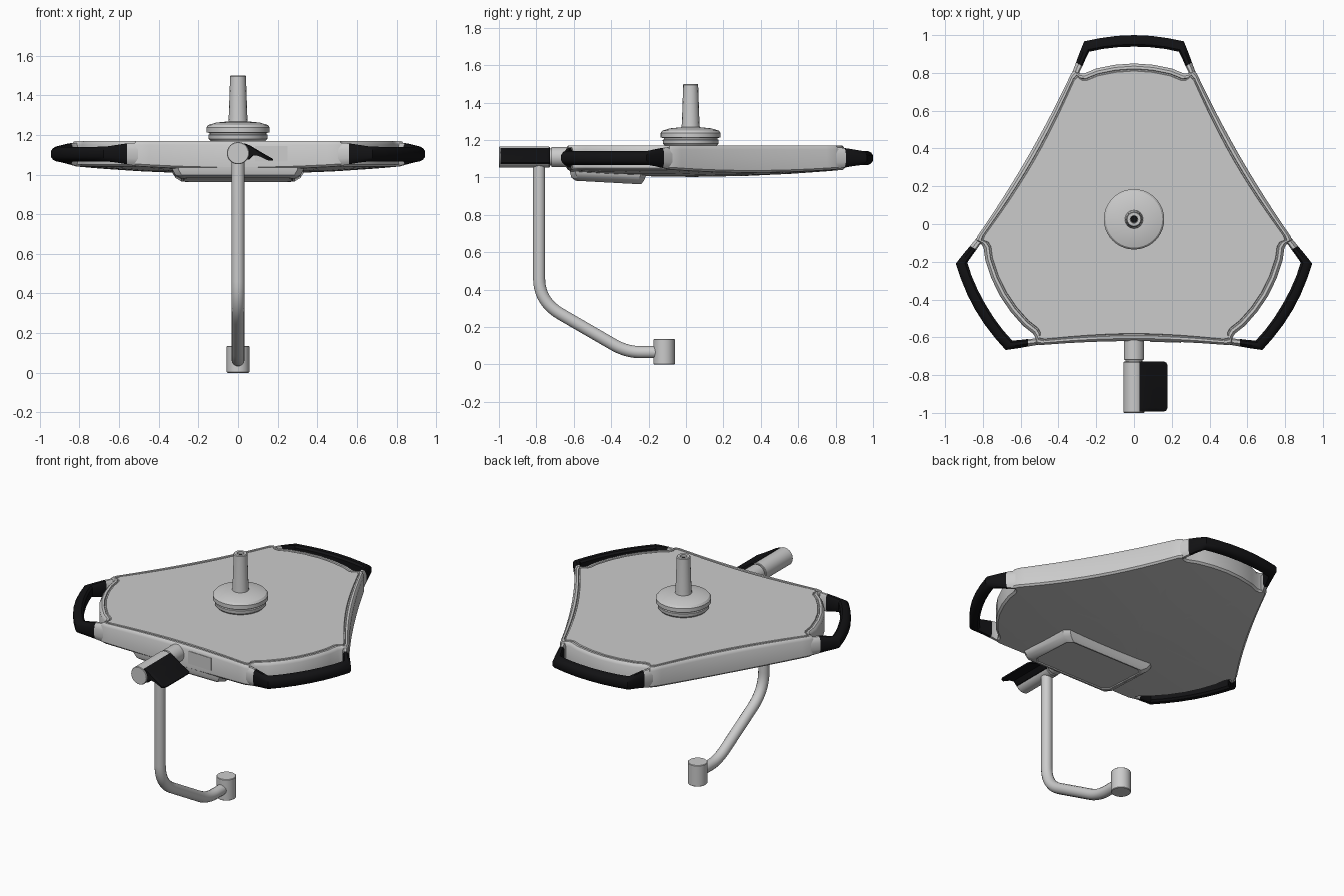
import bpy, bmesh, math
from math import sin, cos, pi

if "Cube" in bpy.data.objects:
    bpy.data.objects.remove(bpy.data.objects["Cube"])

CY = 0.03          # y of the three-fold symmetry axis

black = bpy.data.materials.new("black_grip")
black.diffuse_color = (0.006, 0.006, 0.007, 1)
black.use_nodes = True
black.node_tree.nodes["Principled BSDF"].inputs["Base Color"].default_value = black.diffuse_color


def loft(name, rings, mat=None, angle=30):
    """Skin a list of equal-length closed rings and cap both ends."""
    bm = bmesh.new()
    vs = [[bm.verts.new(p) for p in r] for r in rings]
    n = len(rings[0])
    for a, b in zip(vs, vs[1:]):
        for i in range(n):
            j = (i + 1) % n
            bm.faces.new((a[i], a[j], b[j], b[i]))
    bm.faces.new(vs[0])
    bm.faces.new(vs[-1])
    bmesh.ops.recalc_face_normals(bm, faces=bm.faces)
    me = bpy.data.meshes.new(name)
    bm.to_mesh(me)
    bm.free()
    ob = bpy.data.objects.new(name, me)
    bpy.context.collection.objects.link(ob)
    if mat:
        me.materials.append(mat)
    bpy.ops.object.select_all(action='DESELECT')
    bpy.context.view_layer.objects.active = ob
    ob.select_set(True)
    bpy.ops.object.shade_smooth_by_angle(angle=math.radians(angle))
    return ob


def lathe(name, profile, cx, cy, cz, axis='z', n=32, mat=None):
    """Turn (radius, height) pairs about the z or y axis."""
    rings = []
    for r, h in profile:
        ring = []
        for k in range(n):
            c, s = r * cos(2 * pi * k / n), r * sin(2 * pi * k / n)
            ring.append((cx + c, cy + s, cz + h) if axis == 'z'
                        else (cx + c, cy + h, cz + s))
        rings.append(ring)
    return loft(name, rings, mat)


def spin(p, a):
    """Rotate clockwise about the symmetry axis; p is relative to it."""
    return (p[0] * cos(a) + p[1] * sin(a), p[1] * cos(a) - p[0] * sin(a))


# Lamp head outline: half of one lobe, mirrored, then repeated three times
half = [(0.0, 0.82), (0.1, 0.813), (0.2, 0.793), (0.262, 0.768),
        (0.29, 0.768), (0.315, 0.785), (0.333, 0.765)]
for k in range(5, 0, -1):          # concave side edge up to the lobe boundary
    u = 0.495 * k / 5.5
    d = 0.65 + 0.04 * (u / 0.68) ** 2
    half.append((-0.5 * u + 0.866 * d, 0.866 * u + 0.5 * d))
half.append((0.866 * 0.65, 0.5 * 0.65))
lobe = [(-x, y) for x, y in reversed(half[1:-1])] + half
outline = [spin(p, k * 2 * pi / 3) for k in range(3) for p in lobe]


def inset(d):
    """Shift the outline inwards by roughly d."""
    return [(x * (1 - d / math.hypot(x, y)), y * (1 - d / math.hypot(x, y)))
            for x, y in outline]


def level(pts, z):
    return [(x, y + CY, z) for x, y in pts]


def dome(pts, lift=0.0):
    return [(x, y + CY, 1.003 + 0.038 * (x * x + y * y) / 0.67 + lift)
            for x, y in pts]


# Lamp head: domed underside, wall, rim with a groove, flat top
shrunk = [[(x * f, y * f) for x, y in outline] for f in (0.04, 0.35, 0.65, 0.88)]
loft("lamp_head",
     [dome(s) for s in shrunk] + [dome(inset(0.012)), dome(inset(0), 0.01),
      level(inset(0), 1.15), level(inset(0.008), 1.165),
      level(inset(0.014), 1.17), level(inset(0.028), 1.17),
      level(inset(0.031), 1.163), level(inset(0.037), 1.163),
      level(inset(0.04), 1.17)])

# Handles: (outer point, inner point, bottom z, top z) along the half loop
stations = [((0.337, 0.745), (0.29, 0.74), 1.045, 1.160),
            ((0.322, 0.785), (0.288, 0.775), 1.045, 1.160),
            ((0.307, 0.825), (0.273, 0.805), 1.052, 1.157),
            ((0.290, 0.872), (0.256, 0.845), 1.060, 1.150),
            ((0.264, 0.937), (0.238, 0.882), 1.067, 1.141),
            ((0.180, 0.954), (0.165, 0.897), 1.067, 1.140),
            ((0.090, 0.966), (0.085, 0.906), 1.067, 1.140),
            ((0.000, 0.970), (0.000, 0.909), 1.067, 1.140)]
# Cross-section: fraction across from outer to inner, fraction of height
section = [(0, 0.3), (0, 0.7), (0.15, 0.88), (0.4, 1), (0.8, 1), (1, 0.85),
           (1, 0.15), (0.8, 0), (0.4, 0), (0.15, 0.12)]


def handle_rings(sts, a, side=1):
    rings = []
    for o, i, z0, z1 in sts:
        ring = []
        for t, h in section:
            x, y = spin((side * (o[0] + (i[0] - o[0]) * t),
                         o[1] + (i[1] - o[1]) * t), a)
            ring.append((x, y + CY, z0 + (z1 - z0) * h))
        rings.append(ring)
    return rings


for name, k in (("back", 0), ("right", 1), ("left", 2)):
    a = k * 2 * pi / 3
    grip = stations[2:]
    loft(name + "_handle_grip", handle_rings(grip, a)
         + handle_rings(grip[:-1], a, -1)[::-1], black, 40)
    for s, tag in ((1, "a"), (-1, "b")):
        loft(name + "_handle_root_" + tag, handle_rings(stations[:3], a, s))


# Housing under the front edge, slightly tilted, with a recessed cover
def slab(x, y0, y1, z0, z1, c=0.03):
    tilt = lambda y: z0 + (z1 - z0) * (y - y0) / (y1 - y0)
    pts = [(-x + c, y0), (x - c, y0), (x, y0 + c), (x, y1 - c),
           (x - c, y1), (-x + c, y1), (-x, y1 - c), (-x, y0 + c)]
    return [(px, py, tilt(py)) for px, py in pts]


loft("sensor_housing",
     [slab(0.335, -0.62, -0.205, 1.06, 1.03), slab(0.33, -0.62, -0.215, 1.025, 1.005),
      slab(0.315, -0.612, -0.225, 0.998, 0.982), slab(0.285, -0.59, -0.24, 0.982, 0.963),
      slab(0.275, -0.58, -0.25, 0.982, 0.964), slab(0.27, -0.575, -0.255, 0.987, 0.969)])

# Small panel on the front wall
plate = [(0.085, -0.6205), (0.25, -0.626)]
loft("front_panel", [[(x, y + dy, z) for (x, y), z in
                      ((plate[0], 1.065), (plate[1], 1.065), (plate[1], 1.145), (plate[0], 1.145))]
                     for dy in (0.012, -0.003)])

# Ceiling mount: stepped disc and hollow post
lathe("mount_disc", [(0.13, 1.16), (0.148, 1.18), (0.15, 1.2), (0.143, 1.203), (0.143, 1.21),
                     (0.16, 1.213), (0.16, 1.238), (0.15, 1.25), (0.11, 1.262),
                     (0.05, 1.268)], 0, CY - 0.005, 0, n=40)
lathe("mount_post", [(0.05, 1.255), (0.047, 1.29), (0.04, 1.495), (0.036, 1.5),
                     (0.02, 1.5), (0.02, 1.46)], 0, CY - 0.005, 0, n=16)
lathe("post_hole", [(0.019, 1.455), (0.019, 1.485)], 0, CY - 0.005, 0, n=16, mat=black)

# Front pivot and barrel
lathe("pivot_stub", [(0.054, -0.60), (0.054, -0.718), (0.045, -0.72), (0.045, -0.735)],
      0, 0, 1.108, 'y')
lathe("pivot_barrel", [(0.053, -0.728), (0.056, -0.732), (0.056, -0.996), (0.053, -1.0)],
      0, 0, 1.108, 'y')

# Black paddle on the barrel
blade = [(0.03, 1.158), (0.06, 1.147), (0.12, 1.111), (0.178, 1.078), (0.175, 1.07),
         (0.115, 1.094), (0.08, 1.098), (0.056, 1.075), (0.03, 1.085)]
loft("paddle", [[(0.03 + (x - 0.03) * f, y, z) for x, z in blade]
                for y, f in ((-0.728, 0.86), (-0.733, 0.95), (-0.746, 1),
                             (-0.972, 1), (-0.988, 0.95), (-0.993, 0.86))], black)


# Bent arm: straight runs joined by rounded corners in the y-z plane
def bend(p, c, q, n=10):
    return [tuple((1 - t) ** 2 * p[k] + 2 * t * (1 - t) * c[k] + t * t * q[k]
                  for k in (0, 1)) for t in [i / n for i in range(n + 1)]]


path = ([(-0.785, 1.09)] + bend((-0.785, 0.46), (-0.785, 0.336), (-0.67, 0.269))
        + bend((-0.39, 0.107), (-0.318, 0.065), (-0.24, 0.065)) + [(-0.12, 0.065)])
cu = bpy.data.curves.new("bent_arm", 'CURVE')
cu.dimensions = '3D'
cu.bevel_depth = 0.033
cu.bevel_resolution = 5
cu.use_fill_caps = True
sp = cu.splines.new('POLY')
sp.points.add(len(path) - 1)
for pt, (y, z) in zip(sp.points, path):
    pt.co = (0, y, z, 1)
bpy.context.collection.objects.link(bpy.data.objects.new("bent_arm", cu))

# Socket at the end of the arm
lathe("arm_socket", [(0.054, 0), (0.057, 0.003), (0.057, 0.132), (0.054, 0.135)],
      0, -0.117, 0)
